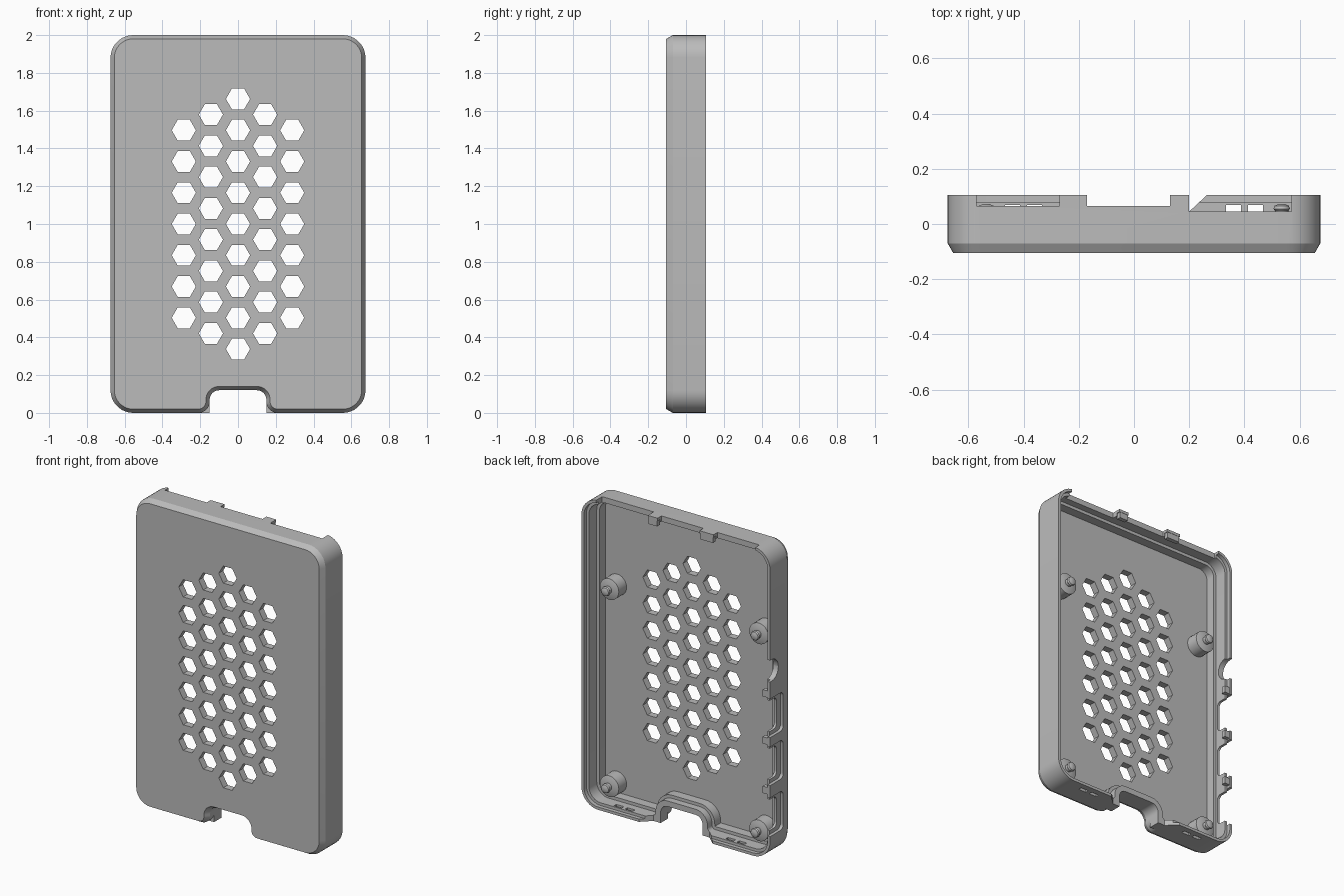
import bpy, bmesh, math
from mathutils import Vector

if "Cube" in bpy.data.objects:
    bpy.data.objects.remove(bpy.data.objects["Cube"], do_unlink=True)

grey = bpy.data.materials.new("matte grey")
grey.use_nodes = True
grey.diffuse_color = (0.5, 0.5, 0.5, 1)
grey.node_tree.nodes["Principled BSDF"].inputs["Base Color"].default_value = (0.5, 0.5, 0.5, 1)

HALF_W, HEIGHT, CORNER = 0.675, 2.0, 0.12
BACK, FRONT, FLOOR = 0.105, -0.105, -0.06


def arc(cx, cz, r, a0, a1, n=9):
    return [(cx + r * math.cos(math.radians(a0 + (a1 - a0) * i / n)),
             cz + r * math.sin(math.radians(a0 + (a1 - a0) * i / n))) for i in range(n + 1)]


def outline(inset):
    """Rounded rectangle with a card notch in the bottom edge, offset inwards."""
    r, x = CORNER - inset, HALF_W - CORNER
    pts = arc(0.10, 0.07, 0.05 + inset, 90, 0)
    pts += arc(0.21, 0.06, 0.06 - inset, 180, 270)
    pts += arc(x, CORNER, r, 270, 360)
    pts += arc(x, HEIGHT - CORNER, r, 0, 90)
    return pts + [(-px, pz) for px, pz in reversed(pts)]


def loft(bm, rings):
    """Skin matching rings of points and cap both ends."""
    rows = [[bm.verts.new(p) for p in ring] for ring in rings]
    n = len(rows[0])
    for a, b in zip(rows, rows[1:]):
        for i in range(n):
            j = (i + 1) % n
            bm.faces.new((a[i], a[j], b[j], b[i]))
    bm.faces.new(rows[0])
    bm.faces.new(rows[-1])


def prism(bm, pts, axis, lo, hi):
    """Extrude a 2D shape along one axis; the shape uses the other two axes in order."""
    def at(p, d):
        v = list(p)
        v.insert(axis, d)
        return Vector(v)
    loft(bm, [[at(p, lo) for p in pts], [at(p, hi) for p in pts]])


def box(bm, x, y, z):
    prism(bm, [(x[0], y[0]), (x[1], y[0]), (x[1], y[1]), (x[0], y[1])], 2, z[0], z[1])


def finish(name, bm):
    bmesh.ops.recalc_face_normals(bm, faces=bm.faces)
    mesh = bpy.data.meshes.new(name)
    bm.to_mesh(mesh)
    bm.free()
    obj = bpy.data.objects.new(name, mesh)
    bpy.context.collection.objects.link(obj)
    mesh.materials.append(grey)
    return obj


def select(obj):
    bpy.ops.object.select_all(action="DESELECT")
    obj.select_set(True)
    bpy.context.view_layer.objects.active = obj


def combine(target, bm, operation="DIFFERENCE"):
    """Apply a boolean with a temporary tool and remove the tool."""
    tool = finish("boolean_tool", bm)
    tool.hide_render = True
    mod = target.modifiers.new("cut", "BOOLEAN")
    mod.operation, mod.solver, mod.object = operation, "EXACT", tool
    select(target)
    bpy.ops.object.modifier_apply(modifier=mod.name)
    bpy.data.objects.remove(tool, do_unlink=True)


def ring(inset, y):
    return [(x, y, z) for x, z in outline(inset)]


# Outer tray with a chamfered front edge
bm = bmesh.new()
loft(bm, [ring(0.02, FRONT), ring(0, -0.07), ring(0, BACK)])
shell = finish("case_shell", bm)

# Square cheeks behind the flared notch mouth
bm = bmesh.new()
for s in (-1, 1):
    box(bm, sorted((s * 0.15, s * 0.22)), (-0.03, 0.06), (0, 0.065))
combine(shell, bm, "UNION")

# Stepped cavity, open at the back
bm = bmesh.new()
loft(bm, [ring(i, y) for i, y in ((0.056, FLOOR), (0.056, 0.0), (0.036, 0.0),
                                  (0.036, 0.08), (0.018, 0.08), (0.018, 0.15))])
combine(shell, bm)

# Honeycomb vents
bm = bmesh.new()
for col in range(-2, 3):
    count = 9 - abs(col)
    for row in range(count):
        cz = 1.0 + (row - (count - 1) / 2) * 0.1655
        hexagon = arc(col * 0.1435, cz, 0.064, 0, 300, 5)
        prism(bm, hexagon, 1, -0.15, -0.03)
combine(shell, bm)

# Rim notches in the top wall
bm = bmesh.new()
for x0, x1, y in ((-0.57, -0.27, 0.065), (-0.17, 0.13, 0.065), (0.2, 0.57, 0.045)):
    box(bm, (x0, x1), (y, 0.2), (1.92, 2.1))
# Sloped relief of the bottom rim around the card notch
prism(bm, [(-0.28, 0.12), (-0.2, 0.045), (0.2, 0.045), (0.28, 0.12)], 2, -0.1, 0.22)
# Strap slots in the bottom wall
for s in (-1, 1):
    for x in (0.36, 0.44):
        box(bm, sorted((s * (x - 0.027), s * (x + 0.027))), (0.045, 0.068), (-0.1, 0.07))
combine(shell, bm)


# Connector openings in the right wall: rounded slots, countersunk outside
def port(bm, z, half, floor, r, x0, x1):
    pts = arc(floor + r, z - half + r, r, 270, 180, 5) + arc(floor + r, z + half - r, r, 180, 90, 5)
    prism(bm, pts + [(0.2, z + half), (0.2, z - half)], 0, x0, x1)


for depth, grow, drop in ((-0.6, 0, 0), (-0.655, 0.025, 0.04)):
    bm = bmesh.new()
    for z in (0.28, 0.61, 0.92):
        port(bm, z, 0.1 + grow, 0.01 - drop, 0.03, -0.75, depth)
    if not grow:
        port(bm, 1.225, 0.07, 0.02, 0.069, -0.75, depth)
    combine(shell, bm)

select(shell)
bpy.ops.object.shade_smooth_by_angle(angle=math.radians(20))

# Snap tabs on the inside of the top and right rims
bm = bmesh.new()
for x0, x1 in ((-0.265, -0.175), (0.135, 0.195)):
    box(bm, (x0, x1), (0.075, 0.103), (1.945, 1.985))
for z in (0.445, 0.765, 1.07):
    box(bm, (-0.66, -0.62), (0.075, 0.103), (z - 0.022, z + 0.022))
finish("snap_tabs", bm)

# Board standoffs with a locating pin
PIN = ((0.068, FLOOR - 0.01), (0.068, 0.02), (0.036, 0.03), (0.024, 0.03),
       (0.024, 0.048), (0.03, 0.055), (0.026, 0.066), (0.012, 0.072))
for side, x in (("left", 0.535), ("right", -0.535)):
    for level, z in (("lower", 0.125), ("upper", 1.40)):
        bm = bmesh.new()
        loft(bm, [[(px, y, pz) for px, pz in arc(x, z, r, 0, 345, 23)] for r, y in PIN])
        pin = finish(f"{level}_{side}_standoff", bm)
        select(pin)
        bpy.ops.object.shade_smooth_by_angle(angle=math.radians(30))
